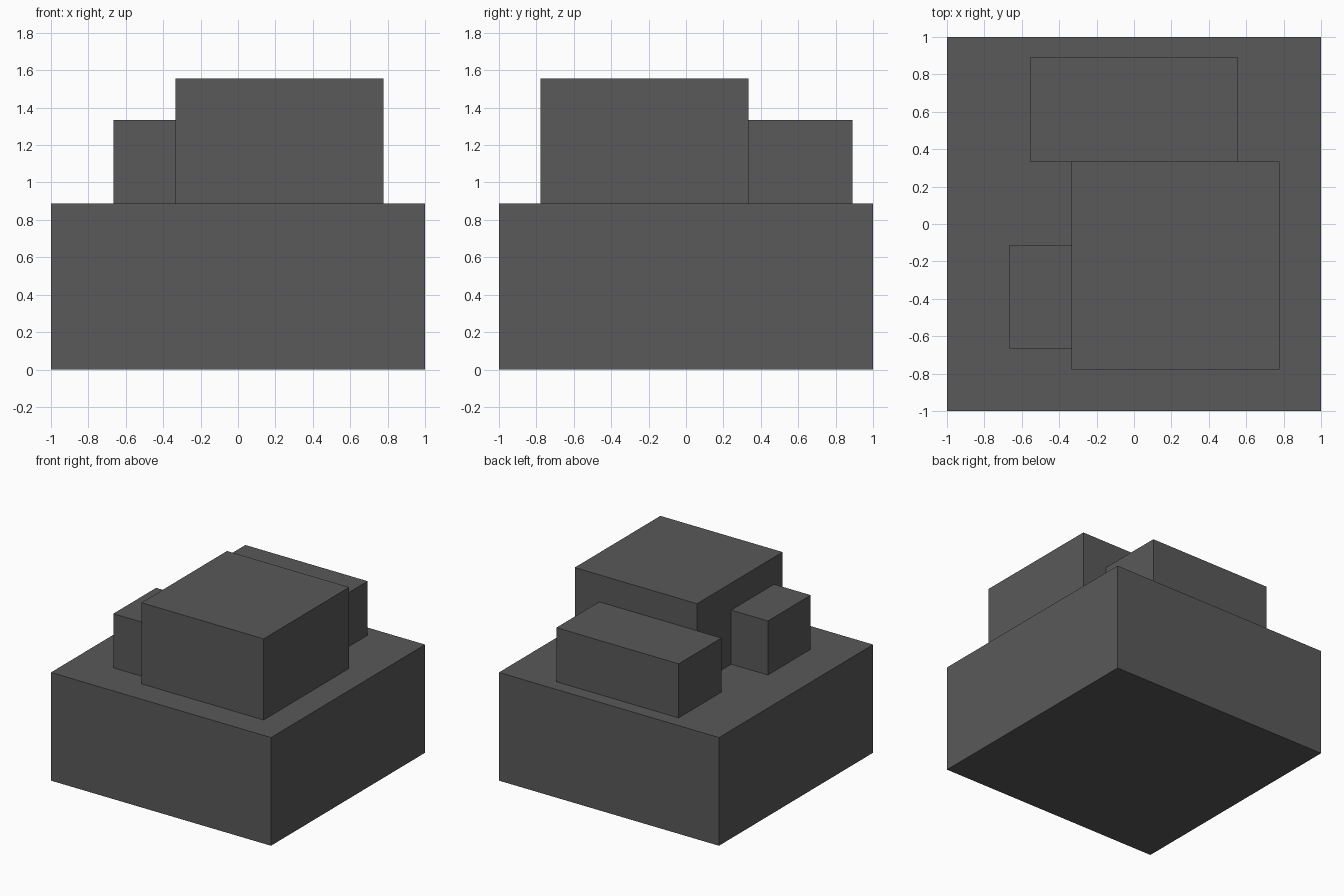
import bpy

if "Cube" in bpy.data.objects:
    bpy.data.objects.remove(bpy.data.objects["Cube"])

U = 1 / 9  # the model sits on a grid of ninths

grey = bpy.data.materials.new("dark grey")
grey.diffuse_color = (0.1, 0.1, 0.1, 1)
grey.use_nodes = True
grey.node_tree.nodes["Principled BSDF"].inputs["Base Color"].default_value = grey.diffuse_color


def box(name, low, high):
    """Axis-aligned box between two corners given in grid units."""
    centre = [(a + b) / 2 * U for a, b in zip(low, high)]
    bpy.ops.mesh.primitive_cube_add(size=1, location=centre)
    ob = bpy.context.object
    ob.name = name
    ob.scale = [(b - a) * U for a, b in zip(low, high)]
    bpy.ops.object.transform_apply(location=False, rotation=False, scale=True)
    ob.data.materials.append(grey)


# Broad base slab
box("base", (-9, -9, 0), (9, 9, 8))
# Tall main block
box("main_block", (-3, -7, 8), (7, 3, 14))
# Lower block against the back of the main block
box("back_block", (-5, 3, 8), (5, 8, 12))
# Small block against the left side of the main block
box("side_block", (-6, -6, 8), (-3, -1, 12))
